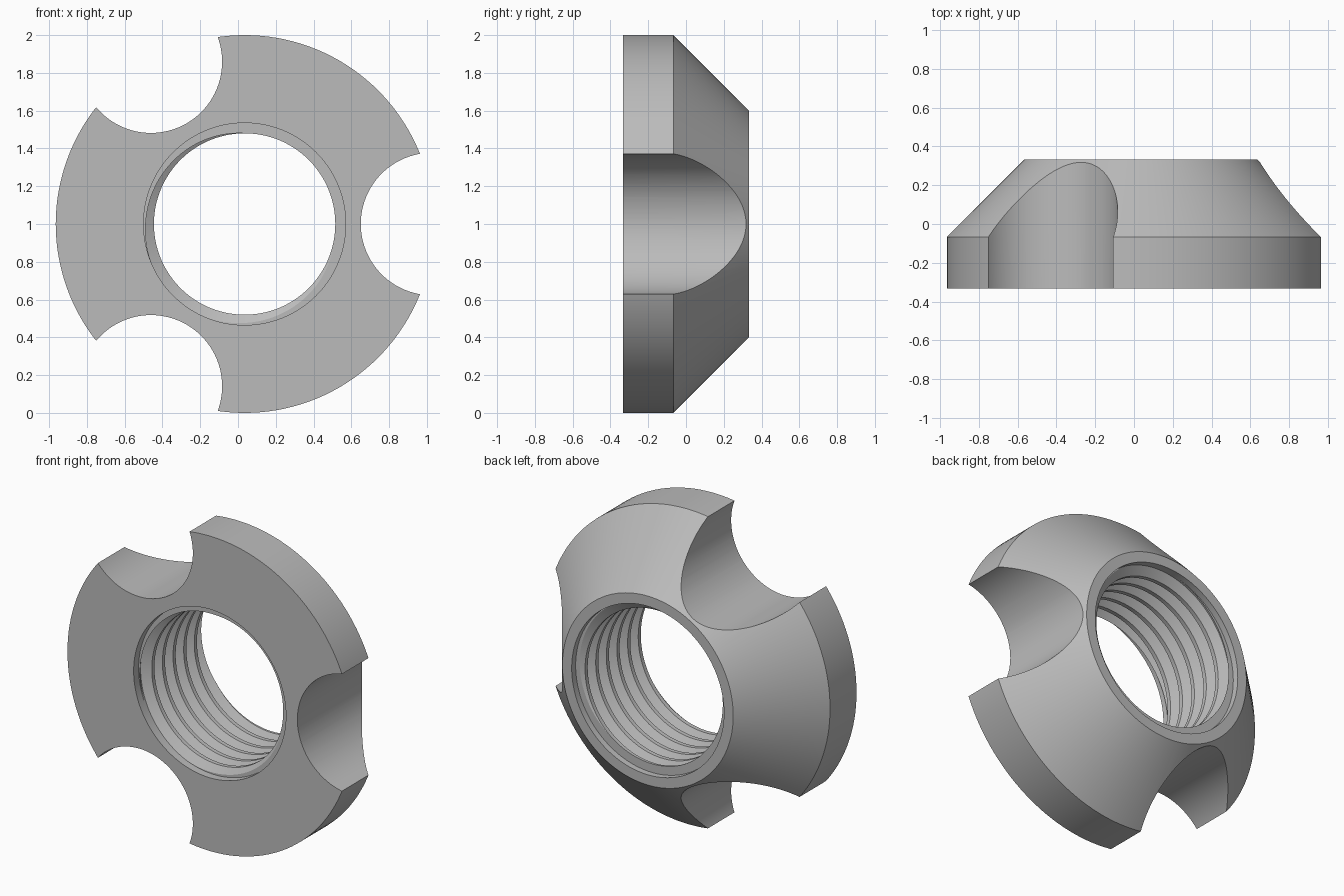
import bpy, bmesh
from math import pi, cos, sin, floor

if "Cube" in bpy.data.objects:
    bpy.data.objects.remove(bpy.data.objects["Cube"])

CX, CZ = 0.035, 1.0                  # axis of the nut, parallel to y
FRONT, BACK, RIM = -0.333, 0.333, -0.067
MAJOR, MINOR, PITCH = 0.535, 0.48, 0.1067
T0, T1 = FRONT + 0.05, BACK - 0.04   # threaded length between the reliefs
SEG = 144

steel = bpy.data.materials.new("grey steel")
steel.use_nodes = True
grey = (0.5, 0.5, 0.5, 1)
steel.diffuse_color = grey
steel.node_tree.nodes["Principled BSDF"].inputs["Base Color"].default_value = grey

# One thread tooth: position along the pitch, radius
TOOTH = [(0, MINOR), (0.25, MINOR), (0.5625, MAJOR), (0.6875, MAJOR), (1, MINOR)]


def thread_radius(t):
    t -= floor(t)
    for (a, ra), (b, rb) in zip(TOOTH, TOOTH[1:]):
        if t <= b:
            return ra + (rb - ra) * (t - a) / (b - a)


def section(angle):
    """Closed cross-section of the nut at one angle, as (radius, y)."""
    shift = angle / (2 * pi)
    pts = [(MAJOR, FRONT), (1, FRONT), (1, RIM), (0.6, BACK), (MAJOR, BACK), (MAJOR, T1)]
    for turn in range(9, -2, -1):
        for t, _ in reversed(TOOTH[:-1]):
            y = T0 + (turn - shift) * PITCH + t * PITCH
            y = min(max(y, T0), T1)
            pts.append((thread_radius((y - T0) / PITCH + shift + 1e-9), y))
    pts.append((MAJOR, T0))
    return pts


# Nut body with threaded bore
bm = bmesh.new()
rings = []
for i in range(SEG + 1):
    a = 2 * pi * i / SEG
    rings.append([bm.verts.new((CX + r * cos(a), y, CZ + r * sin(a))) for r, y in section(a)])
for p, q in zip(rings, rings[1:]):
    for j in range(len(p)):
        k = (j + 1) % len(p)
        bm.faces.new((p[j], p[k], q[k], q[j]))
bmesh.ops.remove_doubles(bm, verts=bm.verts, dist=1e-5)
bmesh.ops.recalc_face_normals(bm, faces=bm.faces)
mesh = bpy.data.meshes.new("slotted_nut")
bm.to_mesh(mesh)
bm.free()
nut = bpy.data.objects.new("slotted_nut", mesh)
bpy.context.collection.objects.link(nut)
mesh.materials.append(steel)

# Three round wrench notches cut into the rim
cutters = []
for i in range(3):
    a = 2 * pi * i / 3
    bpy.ops.mesh.primitive_cylinder_add(
        vertices=96, radius=0.377, depth=2, rotation=(pi / 2, 0, 0),
        location=(CX + 0.992 * cos(a), 0, CZ + 0.992 * sin(a)))
    cutter = bpy.context.object
    cutter.name = f"notch_cutter_{i + 1}"
    cutter.hide_render = True
    cutter.data.materials.append(steel)
    cutters.append(cutter)
    cut = nut.modifiers.new(f"notch_{i + 1}", "BOOLEAN")
    cut.operation, cut.solver, cut.object = "DIFFERENCE", "EXACT", cutter

bpy.ops.object.select_all(action="DESELECT")
nut.select_set(True)
bpy.context.view_layer.objects.active = nut
for m in list(nut.modifiers):
    bpy.ops.object.modifier_apply(modifier=m.name)
for cutter in cutters:
    bpy.data.objects.remove(cutter)
bpy.ops.object.shade_smooth_by_angle(angle=pi / 6)
